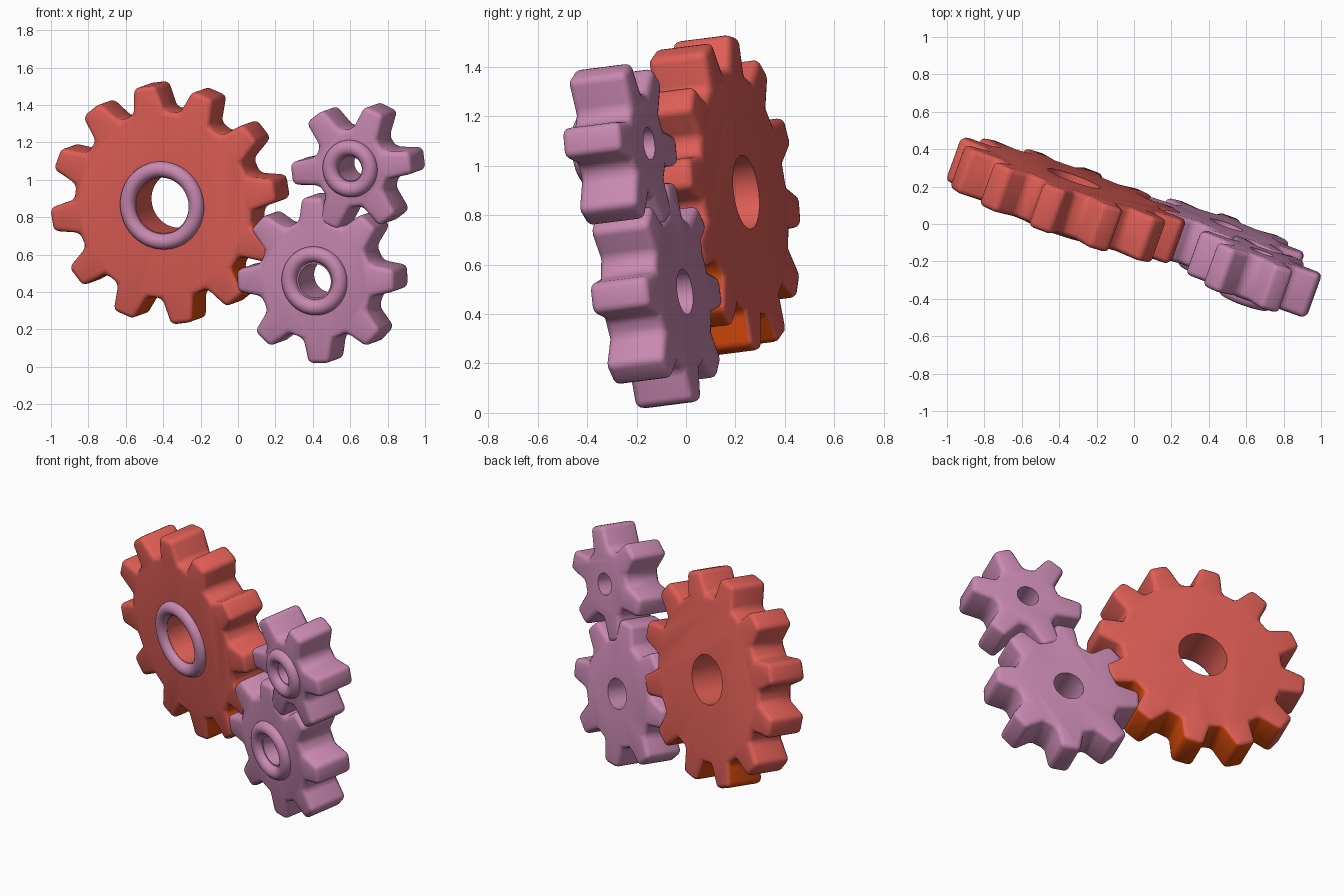
import bpy, bmesh, math
from mathutils import Matrix, Vector

if "Cube" in bpy.data.objects:
    bpy.data.objects.remove(bpy.data.objects["Cube"])

# Flat colours
def material(name, rgb):
    m = bpy.data.materials.new(name)
    m.diffuse_color = (*rgb, 1)
    m.use_nodes = True
    m.node_tree.nodes["Principled BSDF"].inputs["Base Color"].default_value = m.diffuse_color
    return m

RED = material("coral_red", (0.73, 0.112, 0.092))
LILAC = material("lilac", (0.58, 0.25, 0.44))
ORANGE = material("burnt_orange", (0.68, 0.068, 0.004))

# Shared tilted plane: u right, v up, n towards the front
N = Vector((-0.335, -0.934, -0.12)).normalized()
V = (Vector((0, 0, 1)) - N.z * N).normalized()
U = V.cross(N)
THICK = 0.25


def plane_matrix(centre):
    m = Matrix((U, V, N)).transposed().to_4x4()
    m.translation = Vector(centre)
    return m


def smooth(ob):
    bpy.ops.object.select_all(action='DESELECT')
    ob.select_set(True)
    bpy.context.view_layer.objects.active = ob
    bpy.ops.object.shade_smooth_by_angle(angle=math.radians(38))


def gear(name, centre, teeth, offset, r_tip, r_root, tip_w, base_w, hole, mat):
    # Toothed outline, front face on local z = 0
    outline = []
    for i in range(teeth):
        a = math.radians(offset) + i * math.tau / teeth
        for r, w in ((r_root, -base_w), (r_tip, -tip_w), (r_tip, tip_w), (r_root, base_w)):
            t = a + math.asin(w / 2 / r)
            outline.append((r * math.cos(t), r * math.sin(t), -THICK))
    bm = bmesh.new()
    face = bm.faces.new([bm.verts.new(p) for p in outline])
    ext = bmesh.ops.extrude_face_region(bm, geom=[face])
    top = [g for g in ext["geom"] if isinstance(g, bmesh.types.BMVert)]
    bmesh.ops.translate(bm, verts=top, vec=(0, 0, THICK))
    bmesh.ops.recalc_face_normals(bm, faces=bm.faces)
    me = bpy.data.meshes.new(name)
    bm.to_mesh(me)
    bm.free()
    ob = bpy.data.objects.new(name, me)
    bpy.context.collection.objects.link(ob)
    me.materials.append(mat)

    # Rounded edges, then the axle hole
    bev = ob.modifiers.new("round", 'BEVEL')
    bev.width, bev.segments = 0.028, 3
    bev.limit_method, bev.angle_limit = 'ANGLE', math.radians(25)
    bpy.ops.mesh.primitive_cylinder_add(vertices=48, radius=hole, depth=1)
    cutter = bpy.context.object
    cutter.hide_render = True
    cut = ob.modifiers.new("hole", 'BOOLEAN')
    cut.operation, cut.object, cut.solver = 'DIFFERENCE', cutter, 'EXACT'
    bpy.context.view_layer.objects.active = ob
    for mod in ("round", "hole"):
        bpy.ops.object.modifier_apply(modifier=mod)
    bpy.data.objects.remove(cutter)
    ob.matrix_world = plane_matrix(centre)
    smooth(ob)
    return ob


def ring(name, centre, outer, tube=0.042):
    bpy.ops.mesh.primitive_torus_add(major_radius=outer - tube, minor_radius=tube,
                                     major_segments=48, minor_segments=16)
    ob = bpy.context.object
    ob.name = name
    ob.data.materials.append(LILAC)
    ob.matrix_world = plane_matrix(centre)
    smooth(ob)


BIG = (-0.405, 0.01, 0.863)
MID = (0.41, -0.238, 0.46)
SMALL = (0.60, -0.383, 1.06)

big = gear("large_gear", BIG, 12, 7, 0.645, 0.505, 0.125, 0.18, 0.15, RED)
gear("middle_gear", MID, 8, 0, 0.45, 0.325, 0.12, 0.17, 0.092, LILAC)
gear("small_gear", SMALL, 6, 5, 0.347, 0.21, 0.12, 0.15, 0.066, LILAC)

# Orange underside on the lower rim of the large gear
big.data.materials.append(ORANGE)
for p in big.data.polygons:
    angle = math.degrees(math.atan2(p.center.y, p.center.x)) % 360
    if abs(p.normal.z) < 0.6 and p.center.xy.length > 0.3 and 222 < angle < 348:
        p.material_index = 1

# Raised rings around the front of each hole
ring("large_ring", BIG, 0.237)
ring("middle_ring", MID, 0.185)
ring("small_ring", SMALL, 0.154)
